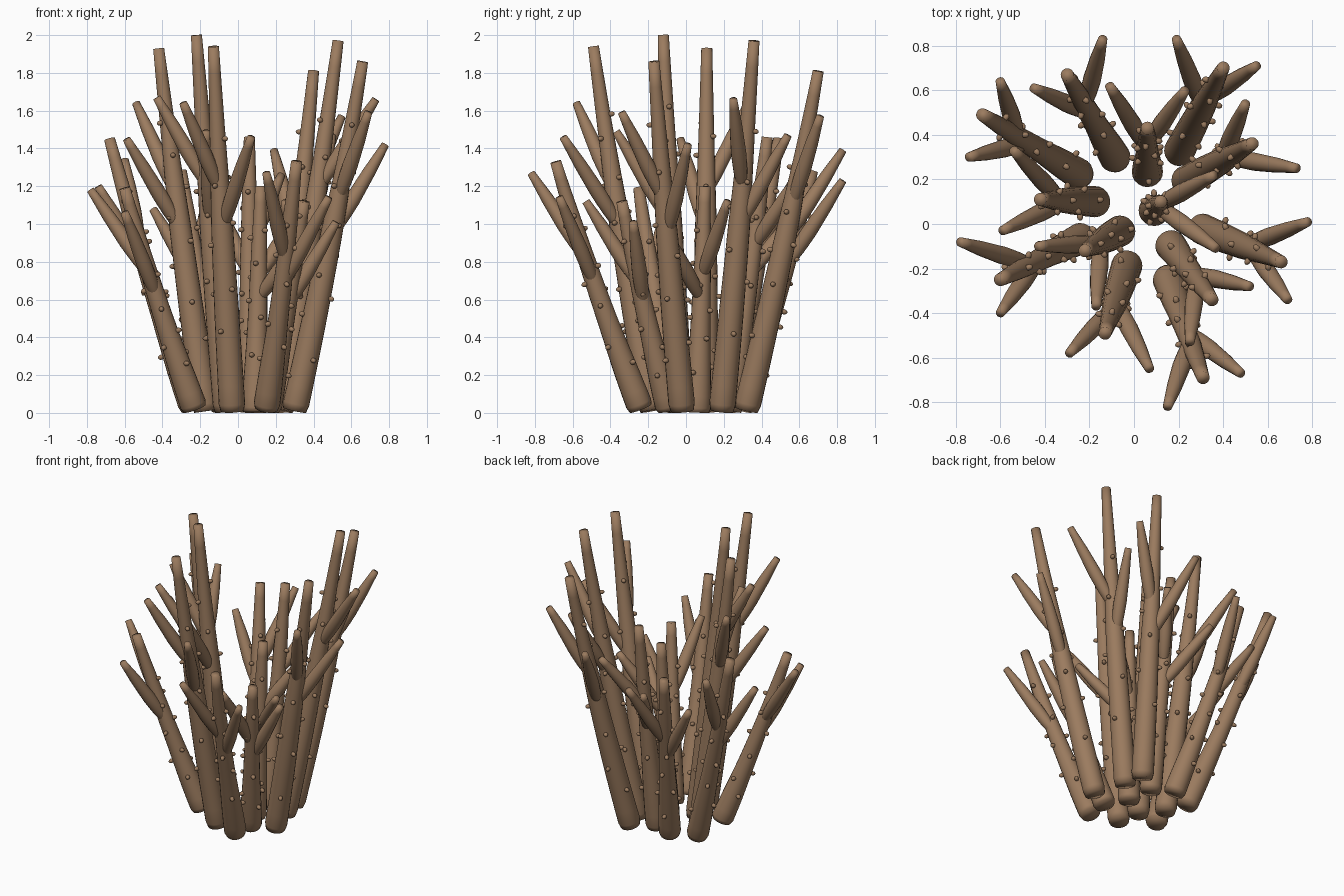
import bpy, bmesh, math, random
from mathutils import Vector, Matrix

if "Cube" in bpy.data.objects:
    bpy.data.objects.remove(bpy.data.objects["Cube"])

random.seed(4)
mat = bpy.data.materials.new("brown")
mat.diffuse_color = (0.33, 0.20, 0.115, 1)
mat.use_nodes = True
mat.node_tree.nodes["Principled BSDF"].inputs["Base Color"].default_value = mat.diffuse_color

# Each stem: base xy, tip xyz, upper branch tip, lower branch tip
STEMS = [
    ((-.24, .22), (-.68, .49, 1.45), (-.60, .64, 1.34), (-.74, .30, 1.20)),
    ((-.08, .29), (-.30, .67, 1.28), (-.14, .83, 1.23), (-.45, .61, 1.08)),
    ((.20, .32), (.40, .70, 1.81), (.55, .71, 1.57), (.19, .83, 1.39)),
    ((.23, .19), (.53, .36, 1.97), (.73, .25, 1.66), (.50, .54, 1.47)),
    ((.30, -.02), (.66, -.17, 1.86), (.69, -.34, 1.59), (.78, .01, 1.42)),
    ((.16, -.09), (.35, -.34, 1.12), (.25, -.53, 1.12), (.52, -.28, 1.01)),
    ((.15, -.24), (.31, -.69, 1.33), (.15, -.82, 1.27), (.48, -.67, 1.14)),
    ((-.03, -.18), (-.13, -.49, 1.94), (-.29, -.58, 1.64), (.07, -.65, 1.46)),
    ((-.23, -.06), (-.60, -.25, 1.19), (-.78, -.08, 1.18), (-.60, -.40, 1.06)),
    ((-.17, .10), (-.42, .11, 1.93), (-.54, .33, 1.64), (-.59, -.03, 1.45)),
    ((.06, .23), (.06, .43, 1.46), (.23, .60, 1.26), (-.11, .62, 1.10)),
    ((.09, .06), (.12, .10, 1.20), (.36, .22, 1.12), (.37, -.11, .96)),
    ((-.06, -.03), (-.22, -.12, 2.0), (-.43, -.10, 1.67), (-.17, -.37, 1.49)),
]
TALL_R = [(0, .062), (.02, .070), (.25, .066), (.5, .058), (.75, .042), (1, .029)]
SHORT_R = [(0, .062), (.02, .070), (.12, .067), (.35, .054), (.75, .041), (1, .029)]
BRANCH_R = [(0, .024), (.15, .036), (.38, .041), (.7, .034), (1, .021)]


def lookup(table, t):
    for (a, ra), (b, rb) in zip(table, table[1:]):
        if t <= b:
            return ra + (rb - ra) * (t - a) / (b - a)
    return table[-1][1]


def curve_point(a, m, b, t):
    return a * (1 - t) ** 2 + m * 2 * t * (1 - t) + b * t * t


def tube(bm, a, m, b, radii, sides=20, rings=14):
    """Tapered round tube along a bent path."""
    loops = []
    ts = [0, .02] + [i / rings for i in range(1, rings + 1)]
    for t in ts:
        d = ((m - a) * (1 - t) + (b - m) * t).normalized()
        u = Vector((0, 1, 0)).cross(d).normalized()
        v = d.cross(u)
        c, r = curve_point(a, m, b, t), lookup(radii, t)
        loops.append([bm.verts.new(c + r * (u * math.cos(k * math.tau / sides) +
                                            v * math.sin(k * math.tau / sides)))
                      for k in range(sides)])
    for lo, hi in zip(loops, loops[1:]):
        for k in range(sides):
            j = (k + 1) % sides
            bm.faces.new((lo[k], lo[j], hi[j], hi[k]))
    bm.faces.new(loops[0][::-1])
    bm.faces.new(loops[-1])


def finish(bm, name):
    """Make a fully smooth-shaded object."""
    for f in bm.faces:
        f.smooth = True
    me = bpy.data.meshes.new(name)
    bm.to_mesh(me)
    bm.free()
    me.materials.append(mat)
    bpy.context.collection.objects.link(bpy.data.objects.new(name, me))


for n, (base, tip, upper, lower) in enumerate(STEMS, 1):
    b = Vector(tip)
    flat = Vector((tip[0] - base[0], tip[1] - base[1], 0))
    a = Vector((*base, .07 * flat.length / math.hypot(flat.length, tip[2])))
    m = (a + b) / 2 + flat * .07
    radii = TALL_R if tip[2] > 1.6 else SHORT_R

    # Main stem
    bm = bmesh.new()
    tube(bm, a, m, b, radii)
    finish(bm, f"stem_{n}")

    # Two side branches
    bm = bmesh.new()
    for end, t in ((upper, .60), (lower, .50)):
        s, e = curve_point(a, m, b, t), Vector(end)
        tube(bm, s, (s + e) / 2, e, BRANCH_R, 16, 10)
    finish(bm, f"branches_{n}")

    # Small nodules spiralling up the stem
    bm = bmesh.new()
    for i in range(14):
        t = .16 + .64 * i / 13 + random.uniform(-.02, .02)
        ang = i * 2.4 + n + random.uniform(-.3, .3)
        d = ((m - a) * (1 - t) + (b - m) * t).normalized()
        u = Vector((0, 1, 0)).cross(d).normalized()
        out = u * math.cos(ang) + d.cross(u) * math.sin(ang)
        c = curve_point(a, m, b, t) + out * (lookup(radii, t) + .006)
        place = (Matrix.Translation(c) @ out.to_track_quat('Z', 'Y').to_matrix().to_4x4()
                 @ Matrix.Diagonal((1, 1, 1.4, 1)))
        bmesh.ops.create_icosphere(bm, subdivisions=2, radius=.014, matrix=place)
    finish(bm, f"nodules_{n}")
